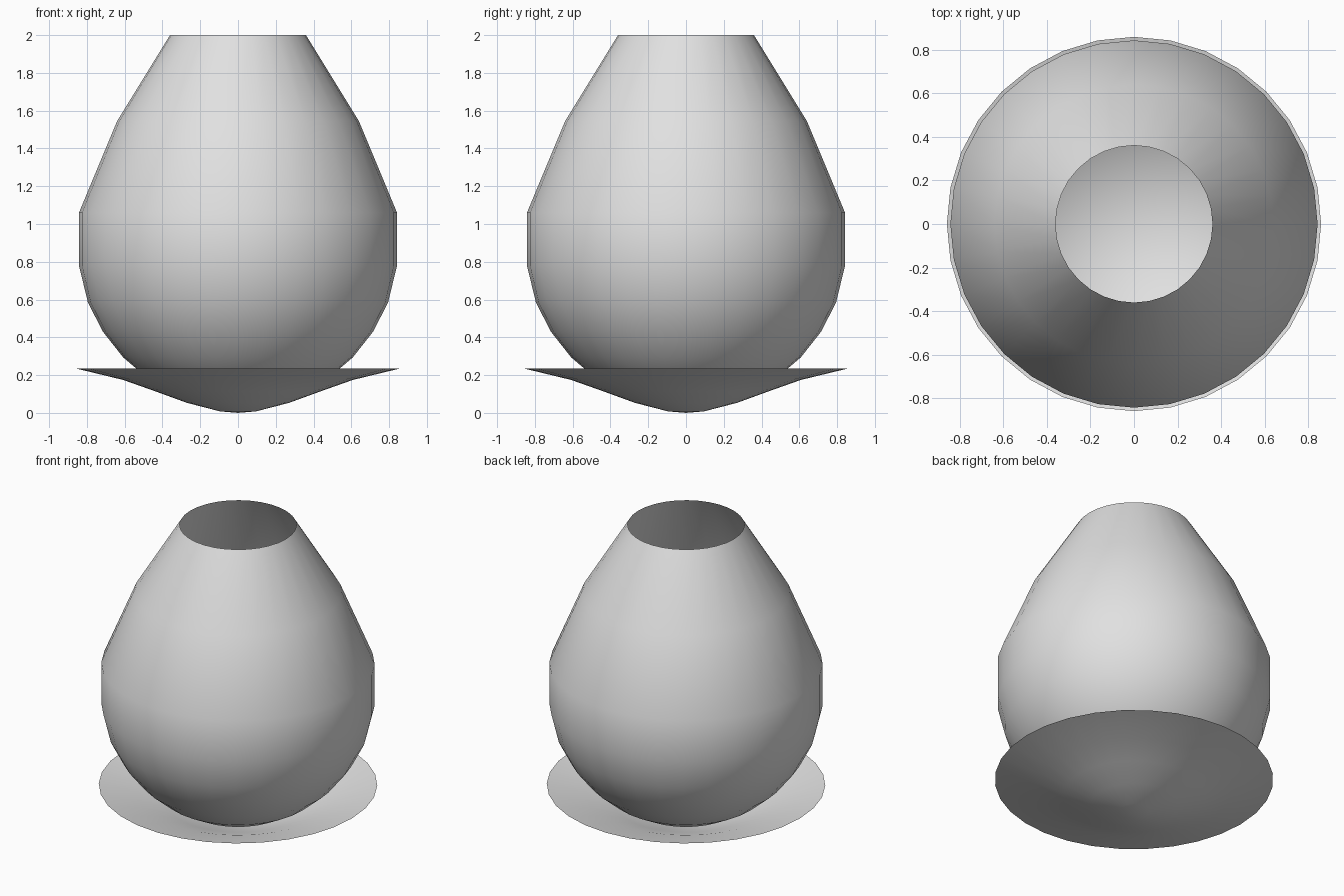
import bpy
import bmesh
import math
from math import sin, cos, radians

SIDES = 32

cube = bpy.data.objects.get("Cube")
if cube:
    bpy.data.objects.remove(cube, do_unlink=True)

# One pale grey clay for everything
clay = bpy.data.materials.new("pale_grey_clay")
clay.use_nodes = True
clay.diffuse_color = (0.75, 0.75, 0.75, 1)
clay.node_tree.nodes["Principled BSDF"].inputs["Base Color"].default_value = (0.75, 0.75, 0.75, 1)


def lathe(name, profile, outward):
    """Spin an open (radius, height) profile around z into a thin shell."""
    bm = bmesh.new()
    verts = [bm.verts.new((r, 0, z)) for r, z in profile]
    edges = [bm.edges.new(pair) for pair in zip(verts, verts[1:])]
    bmesh.ops.spin(bm, geom=verts + edges, cent=(0, 0, 0), axis=(0, 0, 1),
                   angle=math.tau, steps=SIDES)
    bmesh.ops.remove_doubles(bm, verts=bm.verts, dist=0.0005)
    bmesh.ops.dissolve_degenerate(bm, edges=bm.edges, dist=0.0005)

    # Bottom faces decide which way the whole shell points
    bmesh.ops.recalc_face_normals(bm, faces=bm.faces)
    bm.normal_update()
    lowest = min(bm.faces, key=lambda f: f.calc_center_median().z)
    if (lowest.normal.z < 0) != outward:
        bmesh.ops.reverse_faces(bm, faces=bm.faces)

    mesh = bpy.data.meshes.new(name)
    bm.to_mesh(mesh)
    bm.free()
    mesh.materials.append(clay)
    obj = bpy.data.objects.new(name, mesh)
    bpy.context.collection.objects.link(obj)
    bpy.ops.object.select_all(action='DESELECT')
    obj.select_set(True)
    bpy.context.view_layer.objects.active = obj
    bpy.ops.object.shade_smooth_by_angle(angle=radians(50))
    return obj


# Pot: round bowl below, tapering neck with an open mouth above
bowl = []
for i in range(7):
    a = radians(90 - 11.25 * i)
    bowl.append((0.86 * cos(a), 0.927 - 0.895 * sin(a)))
neck = [(0.842, 0.78), (0.842, 1.06), (0.64, 1.545), (0.36, 2.0)]
lathe("pot", bowl + neck, True)

# Saucer: shallow flared dish under the pot
dish = [(0, 0), (0.095, 0.008), (0.27, 0.053), (0.44, 0.115),
        (0.61, 0.175), (0.858, 0.235)]
lathe("saucer", dish, False)
